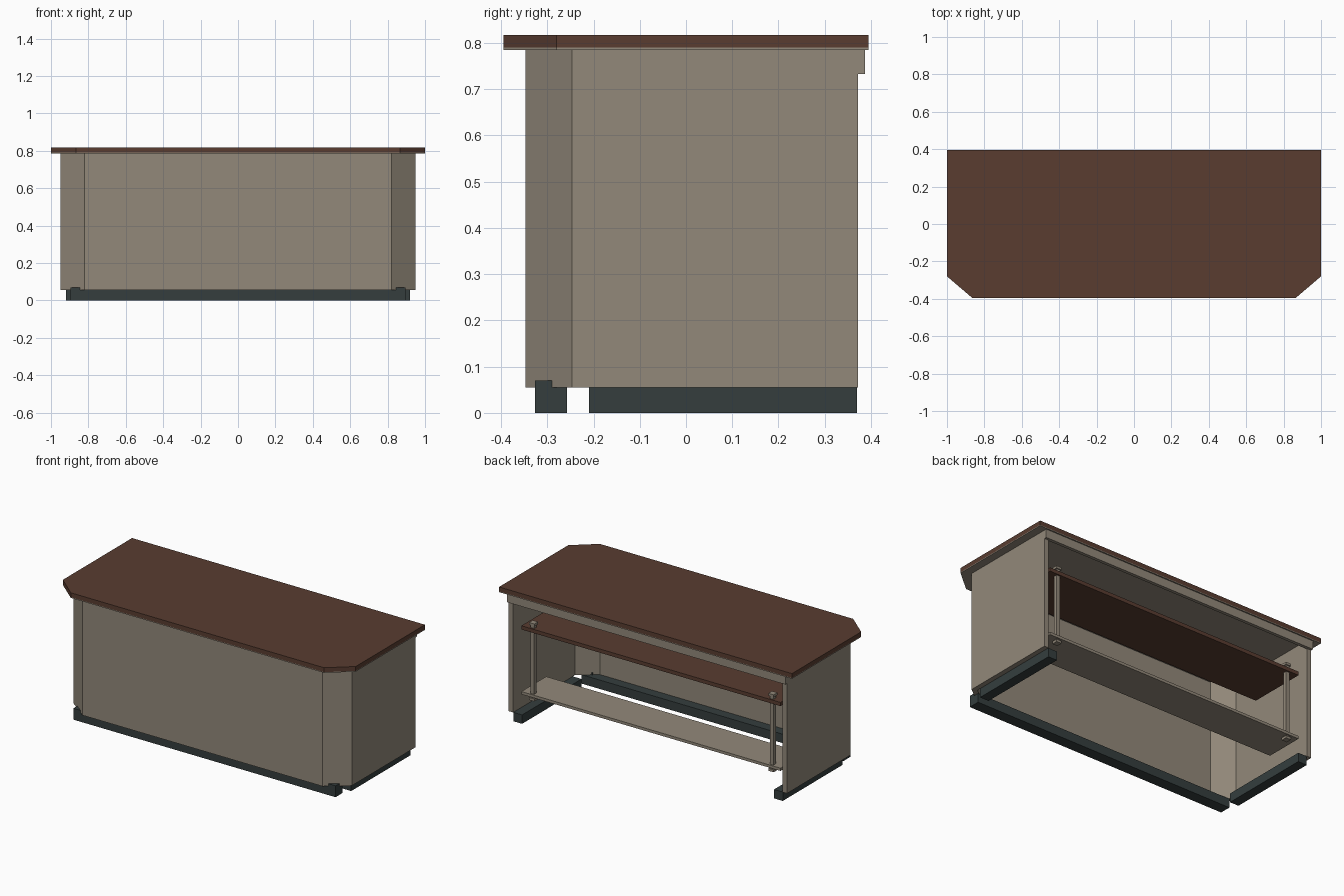
import bpy, bmesh

if "Cube" in bpy.data.objects:
    bpy.data.objects.remove(bpy.data.objects["Cube"])


def material(name, rgb):
    m = bpy.data.materials.new(name)
    m.diffuse_color = (*rgb, 1)
    m.use_nodes = True
    m.node_tree.nodes["Principled BSDF"].inputs["Base Color"].default_value = m.diffuse_color
    return m


BROWN = material("brown_wood", (0.10, 0.046, 0.030))
BEIGE = material("warm_grey_laminate", (0.29, 0.25, 0.195))
DARK = material("dark_slate", (0.035, 0.048, 0.048))


def prism(name, outline, z0, z1, mat):
    """Extrude a flat outline from z0 up to z1."""
    bm = bmesh.new()
    face = bm.faces.new([bm.verts.new((x, y, z0)) for x, y in outline])
    up = bmesh.ops.extrude_face_region(bm, geom=[face])["geom"]
    bmesh.ops.translate(bm, vec=(0, 0, z1 - z0),
                        verts=[v for v in up if isinstance(v, bmesh.types.BMVert)])
    bmesh.ops.recalc_face_normals(bm, faces=bm.faces)
    me = bpy.data.meshes.new(name)
    bm.to_mesh(me)
    bm.free()
    me.materials.append(mat)
    ob = bpy.data.objects.new(name, me)
    bpy.context.collection.objects.link(ob)
    return ob


def box(name, x0, x1, y0, y1, z0, z1, mat):
    return prism(name, [(x0, y0), (x1, y0), (x1, y1), (x0, y1)], z0, z1, mat)


# Desk top with clipped front corners, and its thin lower layer
top = [(-0.865, -0.395), (0.865, -0.395), (1, -0.28), (1, 0.395),
       (-1, 0.395), (-1, -0.28)]
prism("desk_top", top, 0.79, 0.817, BROWN)
prism("desk_top_underlayer", top, 0.785, 0.79, BEIGE)

# Front panel and back apron
prism("front_panel", [(-0.82, -0.347), (0.82, -0.347), (0.81, -0.317), (-0.81, -0.317)],
      0.055, 0.785, BEIGE)
box("back_apron", -0.95, 0.95, 0.367, 0.387, 0.733, 0.785, BEIGE)

# Front plinth
box("front_plinth", -0.895, 0.895, -0.327, -0.257, 0, 0.055, DARK)

# Shelves between the side panels
box("upper_shelf", -0.885, 0.885, -0.02, 0.342, 0.565, 0.588, BROWN)
box("lower_shelf", -0.885, 0.885, 0.10, 0.342, 0.165, 0.182, BEIGE)

for side, s in (("right", 1), ("left", -1)):
    # Angled corner and side panels, mitred together
    prism(side + "_corner_panel",
          [(s * x, y) for x, y in ((0.82, -0.347), (0.95, -0.247), (0.92, -0.232), (0.81, -0.317))],
          0.055, 0.785, BEIGE)
    prism(side + "_side_panel",
          [(s * x, y) for x, y in ((0.95, -0.247), (0.95, 0.372), (0.92, 0.372), (0.92, -0.232))],
          0.055, 0.785, BEIGE)
    # Side plinth and the raised end block of the front plinth
    box(side + "_plinth", s * 0.86, s * 0.92, -0.21, 0.37, 0, 0.055, DARK)
    box(side + "_plinth_block", s * 0.84, s * 0.895, -0.327, -0.288, 0.055, 0.07, DARK)
    # Shelf post with end caps
    x = s * 0.817
    box(side + "_shelf_post", x - 0.012, x + 0.012, 0.308, 0.332, 0.15, 0.61, BEIGE)
    for end, z in (("top", 0.605), ("bottom", 0.142)):
        box(f"{side}_post_{end}_cap", x - 0.018, x + 0.018, 0.302, 0.338, z, z + 0.015, BEIGE)
